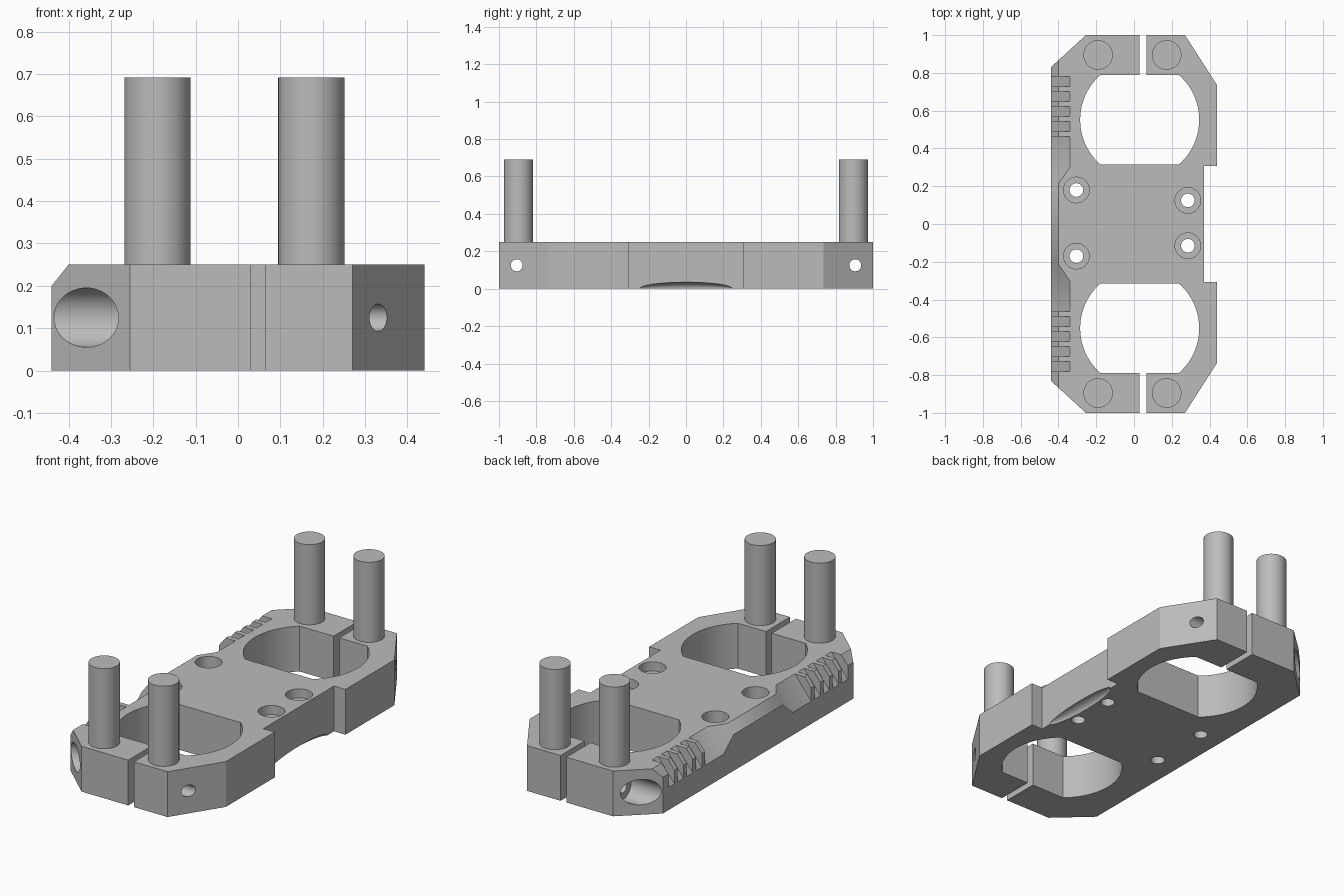
import bpy, bmesh, math

cube = bpy.data.objects.get("Cube")
if cube:
    bpy.data.objects.remove(cube, do_unlink=True)

grey = bpy.data.materials.new("plain grey")
grey.use_nodes = True
grey.diffuse_color = (0.5, 0.5, 0.5, 1)
grey.node_tree.nodes["Principled BSDF"].inputs["Base Color"].default_value = (0.5, 0.5, 0.5, 1)

TOP = 0.25


def loft(name, rings):
    """Closed solid through a list of matching cross-sections."""
    bm = bmesh.new()
    rows = [[bm.verts.new(p) for p in ring] for ring in rings]
    n = len(rows[0])
    for a, b in zip(rows, rows[1:]):
        for i in range(n):
            j = (i + 1) % n
            bm.faces.new((a[i], a[j], b[j], b[i]))
    bm.faces.new(rows[0])
    bm.faces.new(rows[-1])
    bmesh.ops.recalc_face_normals(bm, faces=bm.faces)
    mesh = bpy.data.meshes.new(name)
    bm.to_mesh(mesh)
    bm.free()
    mesh.materials.append(grey)
    ob = bpy.data.objects.new(name, mesh)
    bpy.context.collection.objects.link(ob)
    return ob


def prism(name, outline, z0, z1):
    return loft(name, [[(x, y, z) for x, y in outline] for z in (z0, z1)])


def box(name, x0, x1, y0, y1, z0, z1):
    return prism(name, [(x0, y0), (x1, y0), (x1, y1), (x0, y1)], z0, z1)


def disc(cx, cy, r, n=48):
    return [(cx + r * math.cos(math.tau * i / n), cy + r * math.sin(math.tau * i / n)) for i in range(n)]


def cross_hole(y, r, x0, x1):
    """Cylinder along x at mid height."""
    return loft("cross_hole", [[(x, u, v) for u, v in disc(y, TOP / 2, r)] for x in (x0, x1)])


def bevel_wedge(stations):
    """Wedge over the left top edge; each station is (y, x of the cut at the top)."""
    return loft("bevel_wedge", [[(a + 0.04, y, TOP + 0.05), (-0.5, y, TOP + 0.05),
                                 (-0.5, y, TOP - (a + 0.5) * 1.25)] for y, a in stations])


def select(ob):
    bpy.ops.object.select_all(action='DESELECT')
    ob.select_set(True)
    bpy.context.view_layer.objects.active = ob


def smooth(ob):
    select(ob)
    bpy.ops.object.shade_smooth_by_angle(angle=math.radians(30))


# Clamp body outline, mirrored front to back
half = [(-0.44, 0.83), (-0.255, 1), (0.27, 1), (0.44, 0.735), (0.44, 0.308), (0.37, 0.308)]
body = prism("carriage_body", half + [(x, -y) for x, y in reversed(half)], 0, TOP)

cutters = [bevel_wedge([(-1.1, -0.4), (1.1, -0.4)])]
for s in (-1, 1):
    # Flat-sided bore and clamping slit
    cy, flat = s * 0.552, 0.238
    bore = [(x, min(max(y, cy - flat), cy + flat)) for x, y in disc(0.03, cy, 0.315, 128)]
    ang = math.asin(flat / 0.315)
    arc = [ang * (i / 24 - 1) for i in range(49)]
    side = [(0.03 + 0.315 * math.cos(t), cy + 0.315 * math.sin(t)) for t in arc]
    bore = side + [(0.06 - x, y) for x, y in reversed(side)]
    cutters.append(prism("bore", bore, -0.1, 0.4))
    cutters.append(box("slit", 0.03, 0.065, *sorted((s * 0.7, s * 1.1)), -0.1, 0.4))
    # Clamp screw hole with counterbore
    cutters.append(cross_hole(s * 0.905, 0.032, -0.6, 0.6))
    cutters.append(cross_hole(s * 0.905, 0.07, -0.6, -0.25))
    # Belt ramp and tooth gaps
    cutters.append(bevel_wedge([(s * 0.21, -0.402), (s * 0.3, -0.34), (s * 0.463, -0.34)]))
    for i in range(4):
        y = s * (0.49 + 0.0797 * i)
        cutters.append(bevel_wedge([(y, -0.34), (y + s * 0.053, -0.34)]))

# Mounting holes with counterbores
for x, y, depth in ((-0.305, 0.18, 0.12), (-0.305, -0.17, 0.12), (0.285, 0.125, 0.05), (0.285, -0.115, 0.05)):
    cutters.append(prism("mount_hole", disc(x, y, 0.036), -0.1, 0.4))
    cutters.append(prism("mount_recess", disc(x, y, 0.068), TOP - depth, 0.4))

# Shallow scoop under the right edge
bpy.ops.mesh.primitive_uv_sphere_add(segments=48, ring_count=24, location=(0.375, 0, 0))
scoop = bpy.context.object
scoop.scale = (0.05, 0.25, 0.035)
scoop.data.materials.append(grey)
cutters.append(scoop)

for c in cutters:
    c.hide_render = True
    select(body)
    mod = body.modifiers.new("cut", 'BOOLEAN')
    mod.operation = 'DIFFERENCE'
    mod.solver = 'EXACT'
    mod.object = c
    bpy.ops.object.modifier_apply(modifier=mod.name)
    bpy.data.objects.remove(c, do_unlink=True)
smooth(body)

# Four upright rods
for side, x in (("right", -0.19), ("left", 0.173)):
    for end, y in (("front", -0.895), ("back", 0.895)):
        smooth(prism(f"{end}_{side}_rod", disc(x, y, 0.078, 64), TOP - 0.005, 0.692))
